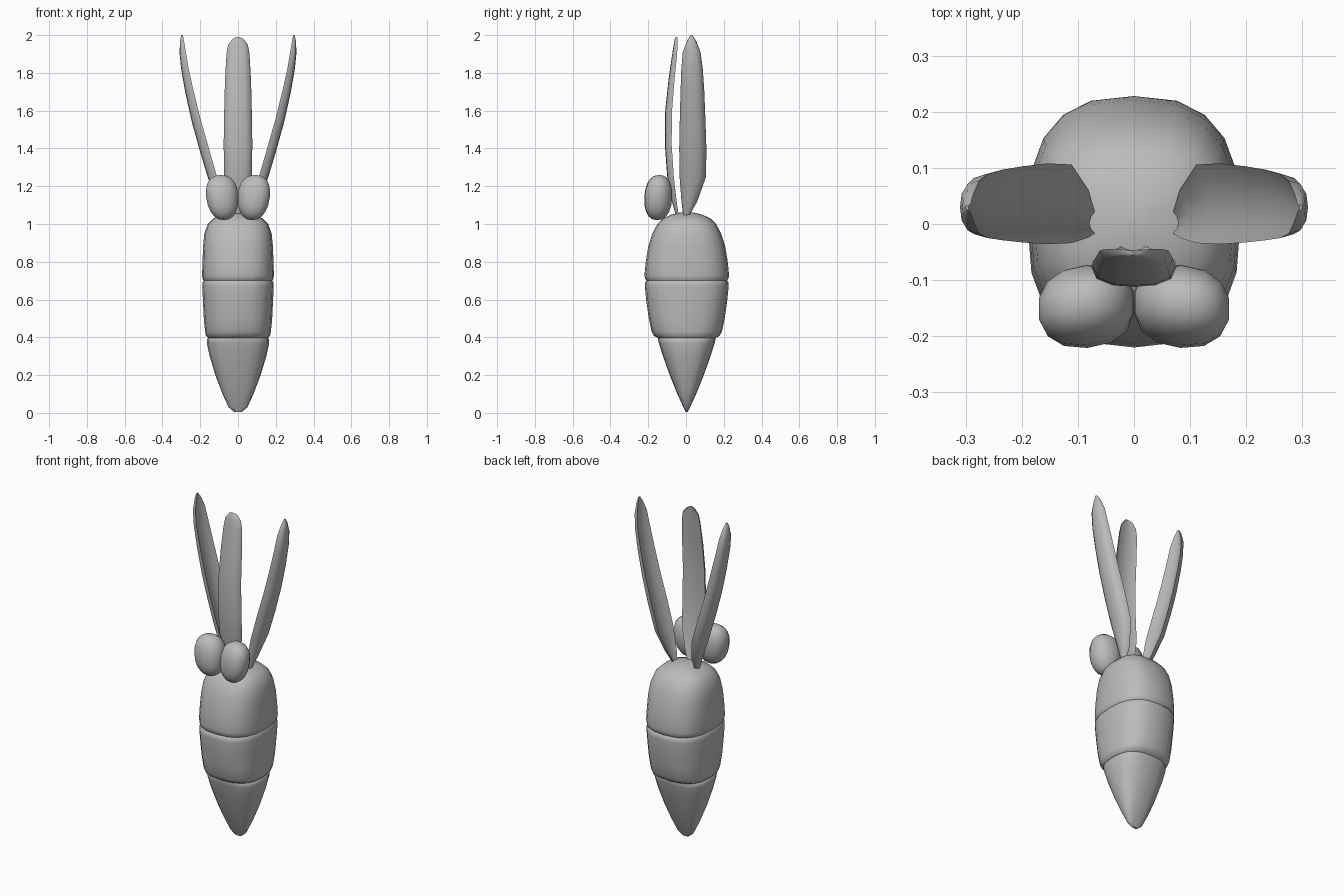
import bpy, bmesh, math
from mathutils import Vector

if "Cube" in bpy.data.objects:
    bpy.data.objects.remove(bpy.data.objects["Cube"])

grey = bpy.data.materials.new("plain grey")
grey.diffuse_color = (0.5, 0.5, 0.5, 1)
grey.use_nodes = True
grey.node_tree.nodes["Principled BSDF"].inputs["Base Color"].default_value = grey.diffuse_color


def loft(name, rings, angle):
    """Skin a list of closed point rings and cap both ends."""
    bm = bmesh.new()
    loops = [[bm.verts.new(p) for p in ring] for ring in rings]
    n = len(loops[0])
    for a, b in zip(loops, loops[1:]):
        for i in range(n):
            bm.faces.new((a[i], a[(i + 1) % n], b[(i + 1) % n], b[i]))
    bm.faces.new(loops[0])
    bm.faces.new(loops[-1])
    return finish(name, bm, angle)


def finish(name, bm, angle):
    bmesh.ops.recalc_face_normals(bm, faces=bm.faces)
    me = bpy.data.meshes.new(name)
    bm.to_mesh(me)
    bm.free()
    me.materials.append(grey)
    ob = bpy.data.objects.new(name, me)
    bpy.context.collection.objects.link(ob)
    bpy.ops.object.select_all(action='DESELECT')
    ob.select_set(True)
    bpy.context.view_layer.objects.active = ob
    bpy.ops.object.shade_smooth_by_angle(angle=math.radians(angle))
    return ob


# Root body: height, half width, half depth, with two pinched grooves
profile = [(0.005, .02, .006), (.03, .05, .018), (.1, .082, .05), (.2, .12, .09),
           (.3, .15, .126), (.37, .165, .148), (.388, .165, .152), (.396, .158, .152),
           (.408, .17, .174), (.43, .174, .186), (.5, .181, .201), (.6, .186, .215),
           (.67, .189, .222), (.69, .188, .221), (.7, .182, .213), (.71, .188, .221),
           (.73, .19, .224), (.8, .188, .217), (.88, .185, .204), (.95, .178, .182),
           (1.0, .16, .155), (1.03, .13, .125), (1.05, .085, .08), (1.062, .03, .03)]


def body_ring(z, rx, ry, n=20, power=2 / 2.6):
    ring = []
    for i in range(n):
        a = 2 * math.pi * i / n
        c, s = math.cos(a), math.sin(a)
        ring.append((rx * math.copysign(abs(c) ** power, c),
                     .004 + ry * math.copysign(abs(s) ** power, s), z))
    return ring


loft("carrot_body", [body_ring(*p) for p in profile], 60)


# Cupped leaves: stations are (height, outward, sideways centre, half width, cup depth)
def leaf(name, stations, out, side):
    out, side = Vector(out), Vector(side)
    # across, cup: outer face then inner face
    section = [(-1, -.5), (-.88, .1), (-.5, .42), (0, .5), (.5, .42), (.88, .1),
               (1, -.5), (.6, -.2), (0, -.05), (-.6, -.2)]
    rings = []
    for z, o, s, w, d in stations:
        rings.append([out * (o + d * c) + side * (s + w * a) + Vector((0, 0, z))
                      for a, c in section])
    loft(name, rings, 50)


leaf("front_leaf", [(1.04, .045, 0, .015, .015), (1.12, .062, 0, .045, .025),
                    (1.25, .082, 0, .073, .035), (1.42, .094, 0, .076, .036),
                    (1.6, .092, 0, .073, .036), (1.76, .077, 0, .069, .032),
                    (1.9, .060, 0, .061, .026), (1.95, .055, 0, .052, .02),
                    (1.98, .052, 0, .028, .015), (1.99, .051, 0, .008, .008)],
     (0, -1, 0), (1, 0, 0))
side_stations = [(1.04, .078, .0, .015, .02), (1.12, .098, .018, .042, .035),
                 (1.25, .136, .036, .07, .05), (1.4, .180, .036, .072, .052),
                 (1.55, .222, .035, .068, .05), (1.7, .257, .034, .063, .046),
                 (1.82, .281, .032, .057, .04), (1.91, .293, .03, .047, .034),
                 (1.97, .296, .03, .024, .02), (2.0, .296, .029, .005, .008)]
for sx, label in ((1, "right"), (-1, "left")):
    leaf(label + "_leaf", side_stations, (sx, 0, 0), (0, 1, 0))

# Eyes: rounded eggs flattened where they meet in the middle
for sx, label in ((1, "right"), (-1, "left")):
    bm = bmesh.new()
    bmesh.ops.create_uvsphere(bm, u_segments=14, v_segments=10, radius=1)
    for v in bm.verts:
        x, y, z = (math.copysign(abs(t) ** .88, t) for t in v.co)
        x = .083 + .087 * x * (1 + .08 * z) + .008 * z
        v.co = (sx * max(x, 0.001), -.141 + .074 * y - .012 * x / .17 + .006 * z,
                1.14 + .12 * z)
    finish(label + "_eye", bm, 60)
